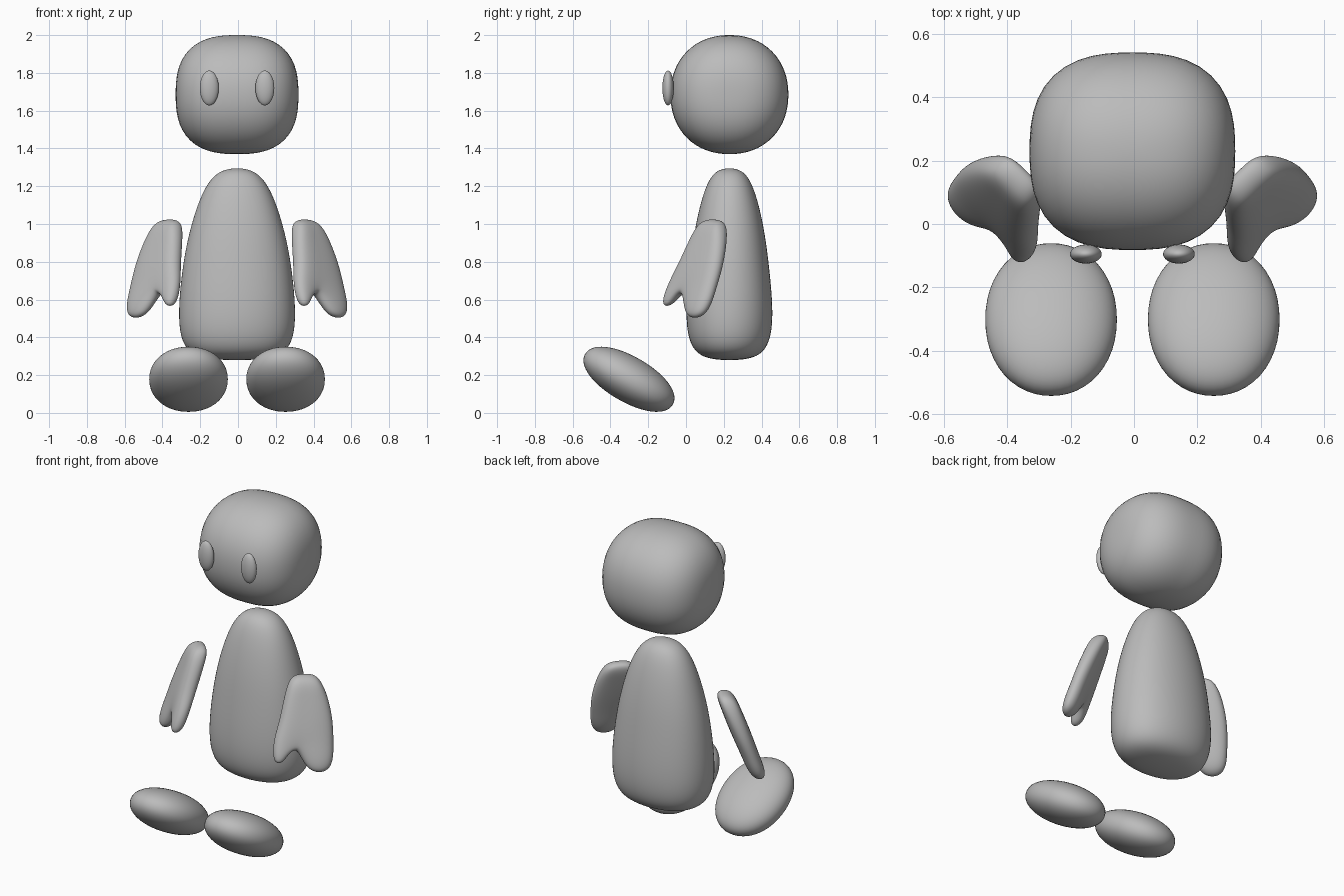
import bpy, bmesh, math
from mathutils import Vector, Matrix

if "Cube" in bpy.data.objects:
    bpy.data.objects.remove(bpy.data.objects["Cube"])

CX = -0.005   # mirror plane of the figure
CY = 0.23     # depth of head and body centre

grey = bpy.data.materials.new("plain_grey")
grey.diffuse_color = (0.5, 0.5, 0.5, 1)
grey.use_nodes = True
grey.node_tree.nodes["Principled BSDF"].inputs["Base Color"].default_value = grey.diffuse_color


def finish(bm, name, levels=0):
    """Turn a bmesh into a smooth grey object, optionally subdivided."""
    bmesh.ops.recalc_face_normals(bm, faces=bm.faces)
    mesh = bpy.data.meshes.new(name)
    bm.to_mesh(mesh)
    bm.free()
    mesh.materials.append(grey)
    for p in mesh.polygons:
        p.use_smooth = True
    ob = bpy.data.objects.new(name, mesh)
    bpy.context.collection.objects.link(ob)
    if levels:
        mod = ob.modifiers.new("subdivision", 'SUBSURF')
        mod.levels = mod.render_levels = levels
    return ob


def rounded(name, centre, radii, p=2.0, q=2.0, tilt=0.0):
    """Soft ellipsoid: p squares the x profile, q squares the yz section."""
    bm = bmesh.new()
    bmesh.ops.create_uvsphere(bm, u_segments=48, v_segments=32, radius=1)
    for v in bm.verts:
        x, y, z = (abs(c) for c in v.co)
        v.co /= (x ** p + (y ** q + z ** q) ** (p / q)) ** (1 / p)
    mat = (Matrix.Translation(centre) @ Matrix.Rotation(tilt, 4, 'X')
           @ Matrix.Diagonal((*radii, 1)))
    bm.transform(mat)
    return finish(bm, name)


def body():
    # square rings (z, half width, half depth), rounded by subdivision
    rings = [(0.275, 0.16, 0.10), (0.33, 0.285, 0.205), (0.5, 0.317, 0.237),
             (0.8, 0.287, 0.208), (1.0, 0.243, 0.18), (1.2, 0.175, 0.13),
             (1.303, 0.08, 0.065)]
    bm = bmesh.new()
    loops = []
    for z, rx, ry in rings:
        loops.append([bm.verts.new((CX + sx * rx / 0.917, CY + sy * ry / 0.917, z))
                      for sx, sy in ((-1, -1), (1, -1), (1, 1), (-1, 1))])
    for lo, hi in zip(loops, loops[1:]):
        for i in range(4):
            j = (i + 1) % 4
            bm.faces.new((lo[i], lo[j], hi[j], hi[i]))
    bm.faces.new(loops[0])
    bm.faces.new(loops[-1])
    finish(bm, "body", 4)


def mitten(name, side):
    # flat cage points (across, height, half thickness)
    pts = [(.28, 1.025, .05), (.36, 1.03, .05), (.435, 1.02, .05),
           (.235, .93, .055), (.36, .93, .055), (.485, .92, .055),
           (.195, .78, .052), (.33, .80, .058), (.512, .78, .058),
           (.15, .68, .045), (.28, .67, .05), (.51, .66, .06),
           (.145, .555, .04), (.21, .56, .04),           # thumb tip
           (.33, .49, .055), (.495, .49, .055)]          # finger tip
    quads = [(r + c, r + c + 1, r + c + 4, r + c + 3)
             for r in (0, 3, 6) for c in (0, 1)]
    quads += [(9, 10, 13, 12), (10, 11, 15, 14)]
    bm = bmesh.new()
    layers = []
    for s in (-1, 1):
        layer = []
        for w, z, t in pts:
            n = 0.18 + 0.37 * (0.95 - z) + s * t   # swings outward going down
            x, y = (w + n) / math.sqrt(2), (w - n) / math.sqrt(2)
            layer.append(bm.verts.new((CX + side * x, y, z)))
        layers.append(layer)
    back, front = layers
    edges = set()
    for q in quads:
        bm.faces.new([front[i] for i in q])
        bm.faces.new([back[i] for i in q])
        for e in zip(q, q[1:] + q[:1]):
            # keep only outline edges, for the side walls
            if e[::-1] in edges:
                edges.remove(e[::-1])
            else:
                edges.add(e)
    for i, j in sorted(edges):
        bm.faces.new((front[i], front[j], back[j], back[i]))
    finish(bm, name, 4)


# head and body
rounded("head", (CX, CY, 1.685), (0.325, 0.312, 0.315), p=2.6, q=2.15)
body()

# paired parts
for label, side in (("left", 1), ("right", -1)):
    rounded(label + "_eye", (CX + side * 0.147, -0.095, 1.72), (0.05, 0.03, 0.092))
    rounded(label + "_foot", (CX + side * 0.257, -0.302, 0.178),
            (0.208, 0.268, 0.12), p=2.1, q=2.1, tilt=-math.radians(30))
    mitten(label + "_hand", side)
